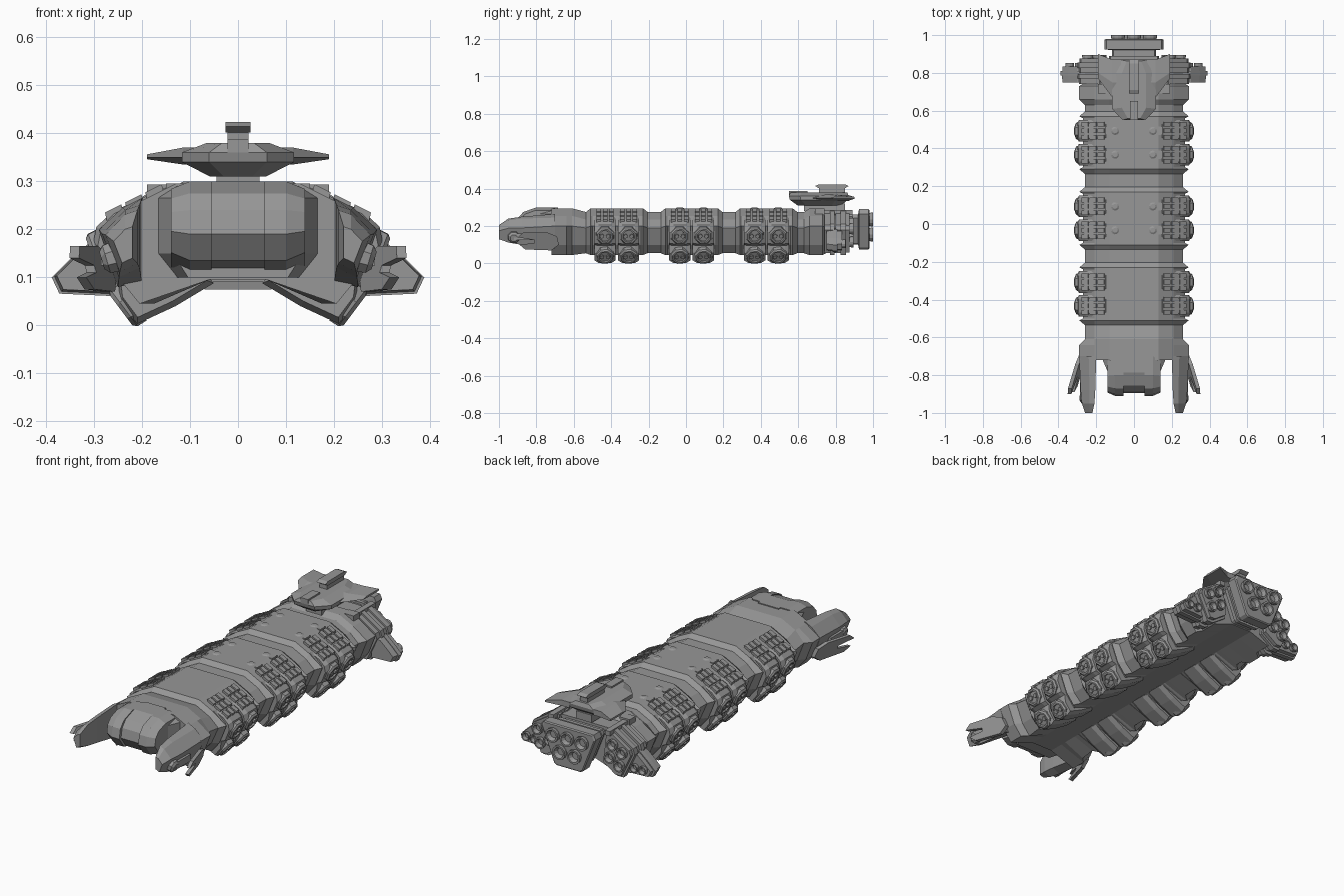
import bpy, bmesh, math
from mathutils import Vector

cube = bpy.data.objects.get("Cube")
if cube:
    bpy.data.objects.remove(cube, do_unlink=True)

GREY = (0.31, 0.31, 0.31, 1)
grey = bpy.data.materials.new("hull_grey")
grey.use_nodes = True
grey.diffuse_color = GREY
shader = next(n for n in grey.node_tree.nodes if n.type == "BSDF_PRINCIPLED")
shader.inputs["Base Color"].default_value = GREY
shader.inputs["Roughness"].default_value = 0.7


def loft(bm, rings):
    """Skin matching rings of points and cap both ends."""
    loops = [[bm.verts.new(p) for p in ring] for ring in rings]
    count = len(loops[0])
    for a, b in zip(loops, loops[1:]):
        for i in range(count):
            j = (i + 1) % count
            bm.faces.new((a[i], a[j], b[j], b[i]))
    bm.faces.new(loops[0][::-1])
    bm.faces.new(loops[-1])


def along_y(profile, y, scale=1.0):
    """Place an x-z profile at y, scaled about its middle."""
    cx = sum(p[0] for p in profile) / len(profile)
    cz = sum(p[1] for p in profile) / len(profile)
    return [(cx + (x - cx) * scale, y, cz + (z - cz) * scale) for x, z in profile]


def along_x(profile, x, scale=1.0):
    """Place a y-z profile at x, scaled about its middle."""
    return [(x, y, z) for y, _, z in along_y(profile, 0, scale) for y in [y]] if scale == 1.0 else \
           [(x, y, z) for y, _, z in along_y(profile, 0, scale)]


def box(bm, x0, x1, y0, y1, z0, z1):
    profile = [(x0, z0), (x1, z0), (x1, z1), (x0, z1)]
    loft(bm, [along_y(profile, y0), along_y(profile, y1)])


def turned(bm, centre, axis, steps, sides=12):
    """Turn (distance, radius) steps around an axis."""
    axis = Vector(axis).normalized()
    u = axis.orthogonal().normalized()
    v = axis.cross(u)
    turn = [(i + 0.5) * math.tau / sides for i in range(sides)]
    loft(bm, [[Vector(centre) + axis * d + (u * math.cos(t) + v * math.sin(t)) * r
               for t in turn] for d, r in steps])


def nozzle(bm, x, y, z, r, length):
    turned(bm, (x, y, z), (0, 1, 0),
           [(-length, r * 0.8), (length * 0.5, r), (length, r), (length, r * 0.75), (0, r * 0.5)])


def both(half):
    """Complete a half profile across the centre line."""
    return half + [(-x, z) for x, z in reversed(half)]


def build(name, bm, mirror=False):
    bmesh.ops.recalc_face_normals(bm, faces=bm.faces)
    mesh = bpy.data.meshes.new(name)
    bm.to_mesh(mesh)
    bm.free()
    mesh.materials.append(grey)
    ob = bpy.data.objects.new(name, mesh)
    bpy.context.collection.objects.link(ob)
    if mirror:
        ob.modifiers.new("Mirror", "MIRROR")
    return ob


# Main hull with waists between the three launcher bays
BAYS = (-0.37, 0.03, 0.43)


def hull_ring(y, side, top):
    half = [(0.13, 0.295 - top), (0.21, 0.255 - top), (0.29 - side, 0.2 - top / 2),
            (0.25 - side, 0.1), (0.205 - side, 0.045 + top / 2), (0.06, 0.095)]
    return along_y(both(half), y)


FULL, WAIST, BAY = (0, 0), (0.03, 0.02), (0.02, 0)
stations = [(-0.72, FULL), (-0.64, FULL), (-0.61, (0.03, 0))]
for bay in BAYS:
    for side in (-1, 1):
        steps = [(0.165, WAIST), (0.14, FULL), (0.13, BAY)][::-side]
        stations += [(bay + side * d, shape) for d, shape in steps]
stations += [(0.63, WAIST), (0.66, FULL), (0.73, FULL), (0.75, WAIST), (0.84, WAIST)]
bm = bmesh.new()
loft(bm, [hull_ring(y, *shape) for y, shape in stations])
build("main_hull", bm)

# Nose: recessed centre band between two faceted cheeks
nose = [(-0.7, 0.3), (-0.8, 0.3), (-0.87, 0.275), (-0.9, 0.24), (-0.91, 0.19),
        (-0.87, 0.135), (-0.7, 0.095)]
bm = bmesh.new()
band = [(y + 0.015, z) for y, z in nose]
loft(bm, [along_x(band, -0.06), along_x(band, 0.06)])
build("nose_band", bm)
bm = bmesh.new()
loft(bm, [along_x(nose, 0.055), along_x(nose, 0.1), along_x(nose, 0.14, 0.8)])
build("nose_cheek", bm, True)
bm = bmesh.new()
root = both([(0.13, 0.29), (0.17, 0.265), (0.17, 0.15), (0.13, 0.1)])
loft(bm, [along_y(root, -0.71), along_y([(x * 0.8, z) for x, z in root], -0.79)])
build("nose_root", bm)

# Forward prongs
bm = bmesh.new()
prong = [(0.2, 0.265), (0.24, 0.245), (0.29, 0.2), (0.25, 0.08), (0.2, 0.09)]
tip = [(0.205, 0.25), (0.235, 0.24), (0.283, 0.19), (0.248, 0.1), (0.205, 0.12)]
loft(bm, [along_y(prong, -0.7), along_y(tip, -0.88), along_y(tip, -0.95, 0.85),
          along_y([(x, z - 0.01) for x, z in tip], -1, 0.5)])
build("prong", bm, True)

# Sensor and hooked claw on each prong
bm = bmesh.new()
turned(bm, (0.25, -0.92, 0.145), (1, 0, -0.3), [(0, 0.035), (0.025, 0.032), (0.035, 0.02)], 8)
box(bm, 0.25, 0.285, -0.92, -0.8, 0.125, 0.16)
build("prong_sensor", bm, True)
bm = bmesh.new()
claw = [(-0.69, 0.145), (-0.74, 0.165), (-0.87, 0.165), (-0.9, 0.14), (-0.81, 0.125),
        (-0.81, 0.11), (-0.89, 0.1), (-0.86, 0.075), (-0.72, 0.07), (-0.68, 0.1)]
loft(bm, [[(x - (y + 0.7) * 0.3 + (z - 0.12) * 0.3, y, z) for y, z in claw] for x in (0.265, 0.285)])
build("prong_claw", bm, True)

# Launcher pods wrapped around the hull sides
pod = [(0.13, 0.27), (0.15, 0.287), (0.26, 0.238), (0.295, 0.205), (0.302, 0.17), (0.275, 0.105),
       (0.25, 0.095), (0.245, 0.05), (0.21, 0.003), (0.13, 0.04), (0.05, 0.088), (0.1, 0.14)]
HATCHES = [((0.275, 0.155), (0.93, -0.36)), ((0.22, 0.05), (0.8, -0.6))]
pods, hatches, slats, pills = (bmesh.new() for _ in range(4))
for bay in BAYS:
    for y in (bay - 0.063, bay + 0.063):
        loft(pods, [along_y(pod, y + d, s) for d, s in
                    ((-0.057, 0.9), (-0.035, 1), (0.035, 1), (0.057, 0.9))])
        for (x, z), (nx, nz) in HATCHES:
            turned(hatches, (x, y, z), (nx, 0, nz),
                   [(0, 0.052), (0.022, 0.05), (0.03, 0.042), (0.03, 0.033), (0.022, 0.03)], 8)
            for dy in (-0.016, 0.016):
                turned(hatches, (x, y + dy, z), (nx, 0, nz), [(0, 0.012), (0.03, 0.012)], 6)
        # Slatted armour tiles on the upper slope
        for dy in (-0.034, 0, 0.034):
            for k in range(3):
                x = 0.155 + k * 0.042
                z = 0.286 - k * 0.021
                tile = [(x, z), (x + 0.034, z - 0.017), (x + 0.03, z - 0.035), (x - 0.005, z - 0.02)]
                tile = [(tx + 0.004, tz + 0.008) for tx, tz in tile]
                loft(slats, [along_y(tile, y + dy - 0.012), along_y(tile, y + dy + 0.012)])
        # Rounded deck blisters
        if bay > 0:
            turned(pills, (0.1, y, 0.285), (0, 0, 1), [(0, 0.024), (0.01, 0.022), (0.015, 0.013)], 10)
            box(pills, 0.1, 0.15, y - 0.022, y + 0.022, 0.265, 0.295)
build("launcher_pod", pods, True)
build("launcher_hatch", hatches, True)
build("pod_tile", slats, True)
build("deck_blister", pills, True)

# Side engines: ribbed inner block and stepped outer wing
inner = [(0.14, 0.275), (0.18, 0.28), (0.29, 0.21), (0.3, 0.18), (0.235, 0.045), (0.2, 0.045), (0.12, 0.1)]
outer = [(0.25, 0.19), (0.3, 0.18), (0.35, 0.137), (0.388, 0.1), (0.372, 0.066), (0.24, 0.06)]
bm = bmesh.new()
for y, length, scale in ((0.74, 0.03, 0.9), (0.77, 0.025, 1), (0.8, 0.03, 0.9), (0.825, 0.03, 1), (0.855, 0.02, 0.88)):
    loft(bm, [along_y(inner, y, scale), along_y(inner, y + length, scale)])
build("side_engine_block", bm, True)
bm = bmesh.new()
loft(bm, [along_y(outer, y, s) for y, s in ((0.75, 0.85), (0.785, 0.92), (0.785, 1), (0.81, 1), (0.81, 0.85), (0.835, 0.85))])
build("engine_wing", bm, True)
bm = bmesh.new()
for x, z in ((0.19, 0.215), (0.245, 0.185), (0.175, 0.145), (0.23, 0.115)):
    nozzle(bm, x, 0.875, z, 0.029, 0.02)
for x in (0.29, 0.34):
    nozzle(bm, x, 0.835, 0.105, 0.023, 0.018)
build("side_nozzle", bm, True)

# Central engine block
block = both([(0.145, 0.29), (0.157, 0.265), (0.085, 0.085), (0.07, 0.075)])
bm = bmesh.new()
loft(bm, [along_y(block, y, s) for y, s in
          ((0.82, 0.75), (0.87, 0.75), (0.87, 0.85), (0.89, 0.85), (0.89, 0.75),
           (0.92, 0.75), (0.925, 1), (0.975, 1), (0.98, 0.95))])
build("main_engine_block", bm)
bm = bmesh.new()
for x, z in ((-0.085, 0.235), (0, 0.235), (0.085, 0.235), (-0.043, 0.155), (0.043, 0.155)):
    nozzle(bm, x, 0.98, z, 0.037, 0.02)
build("main_nozzle", bm)

# Shoulder blocks beside the bridge
bm = bmesh.new()
box(bm, 0.13, 0.19, 0.69, 0.74, 0.25, 0.293)
box(bm, 0.15, 0.18, 0.74, 0.89, 0.26, 0.285)
build("shoulder_block", bm, True)

# Bridge tower
plan = both([(0.06, 0.55), (0.117, 0.61), (0.117, 0.8), (0.07, 0.87)])


def deck(z, sx, sy):
    return [(x * sx, 0.72 + (y - 0.72) * sy, z) for x, y in plan]


bm = bmesh.new()
loft(bm, [deck(0.31, 0.5, 0.72), deck(0.34, 1, 0.97), deck(0.36, 1, 1), deck(0.38, 0.55, 0.95)])
build("bridge", bm)
bm = bmesh.new()
wing_root = [(0.67, 0.35), (0.75, 0.37), (0.87, 0.365), (0.87, 0.335), (0.75, 0.335)]
wing_tip = [(0.77, 0.35), (0.8, 0.356), (0.9, 0.356), (0.9, 0.346), (0.8, 0.346)]
loft(bm, [along_x(wing_root, 0.07), along_x(wing_root, 0.115), along_x(wing_tip, 0.19)])
build("bridge_wing", bm, True)
bm = bmesh.new()
box(bm, -0.045, 0.045, 0.63, 0.85, 0.28, 0.32)
build("bridge_neck", bm)
bm = bmesh.new()
box(bm, -0.022, 0.022, 0.71, 0.85, 0.37, 0.408)
cap = [(0.69, 0.414), (0.71, 0.423), (0.85, 0.423), (0.87, 0.414), (0.85, 0.402), (0.71, 0.402)]
loft(bm, [along_x(cap, -0.026), along_x(cap, 0.026)])
box(bm, -0.022, 0.022, 0.55, 0.65, 0.36, 0.388)
build("bridge_mast", bm)
